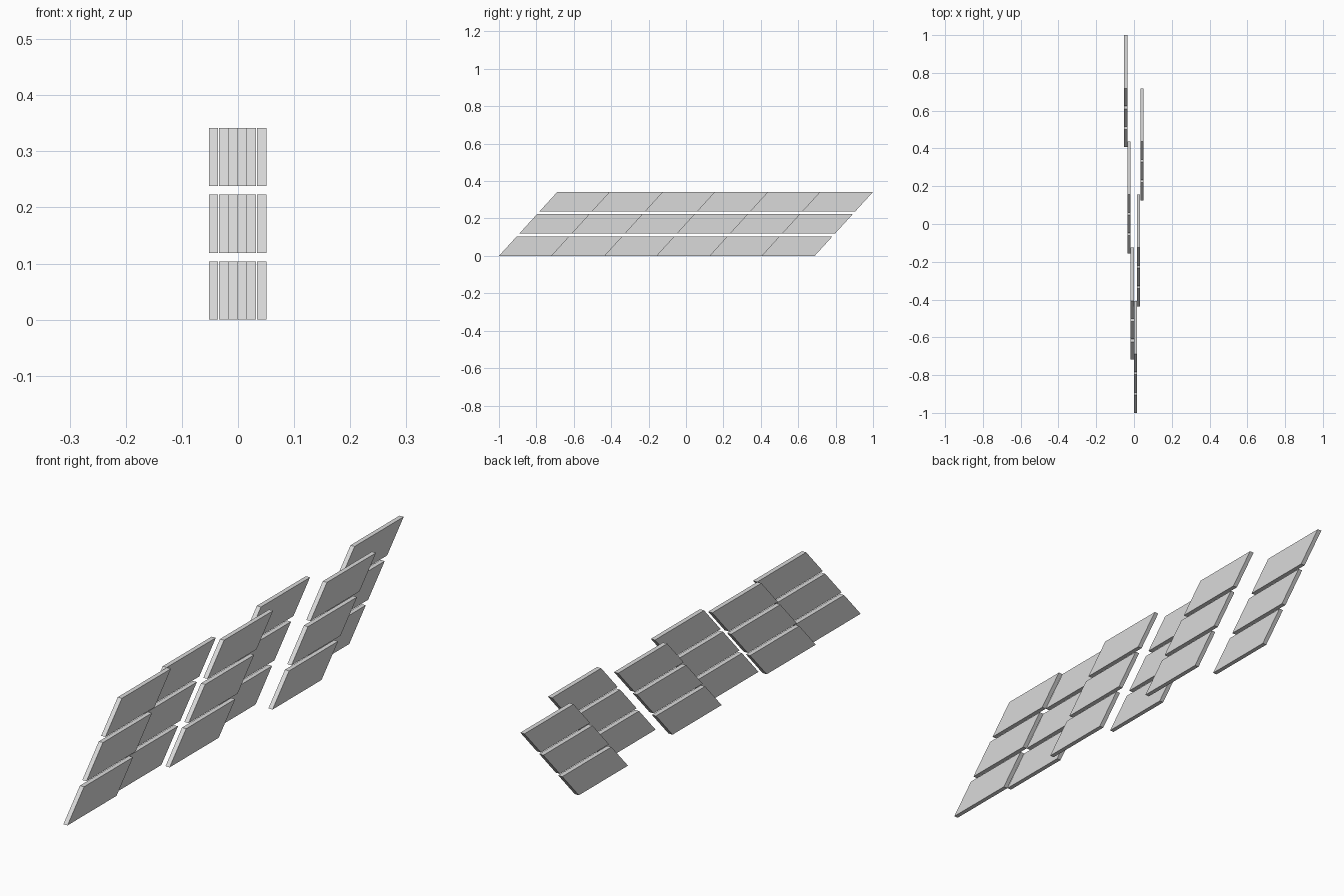
import bpy
import bmesh

if "Cube" in bpy.data.objects:
    bpy.data.objects.remove(bpy.data.objects["Cube"])

SLANT = 0.312 / 0.342      # backward lean per unit of height
WIDTH = 1.688 / 6          # panel length along y
HEIGHT = 0.104
ROW_PITCH = 0.119
THICK = 0.0165
COLUMN_X = [0.0075, -0.0095, 0.0235, -0.0255, 0.0425, -0.0435]  # staggered layers

grey = bpy.data.materials.new("light_grey")
grey.diffuse_color = (0.7, 0.7, 0.7, 1)
grey.use_nodes = True
grey.node_tree.nodes["Principled BSDF"].inputs["Base Color"].default_value = grey.diffuse_color


def slanted_panel(name, x, y, z):
    """Thin sheared box whose lower front edge starts at (x, y, z)."""
    bm = bmesh.new()
    bmesh.ops.create_cube(bm, size=1)
    for v in bm.verts:
        h = (v.co.z + 0.5) * HEIGHT
        v.co = (v.co.x * THICK, (v.co.y + 0.5) * WIDTH + h * SLANT, h)
    mesh = bpy.data.meshes.new(name)
    bm.to_mesh(mesh)
    bm.free()
    mesh.materials.append(grey)
    obj = bpy.data.objects.new(name, mesh)
    obj.location = (x, y, z)
    bpy.context.collection.objects.link(obj)


# Three rows of slats in each of the six staggered columns
for col, x in enumerate(COLUMN_X):
    for row in range(3):
        z = row * ROW_PITCH
        slanted_panel(f"panel_{col + 1}_{row + 1}", x, -1 + col * WIDTH + z * SLANT, z)
